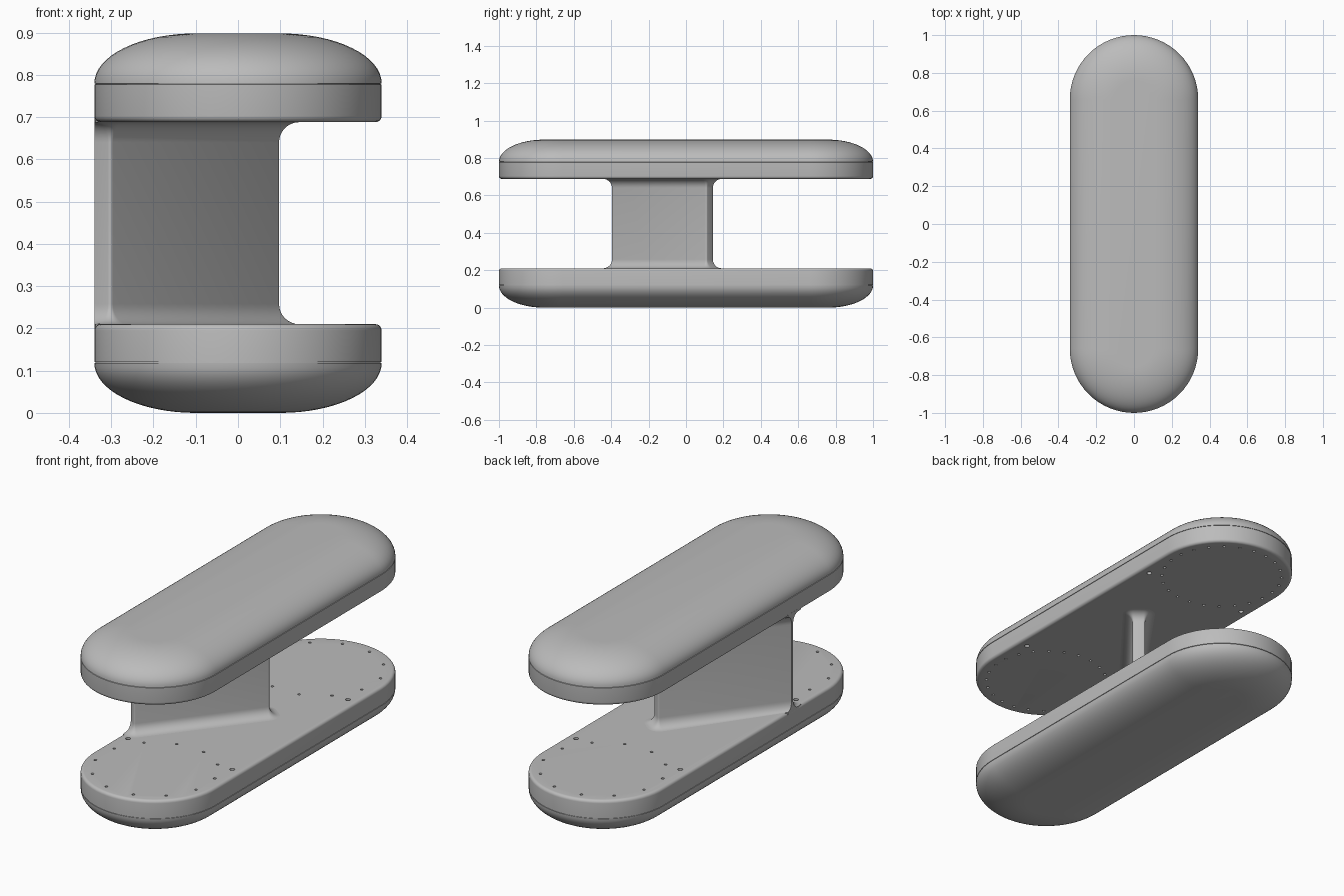
import bpy, bmesh, math
from mathutils import Vector

cube = bpy.data.objects.get("Cube")
if cube:
    bpy.data.objects.remove(cube)

HEIGHT, RADIUS, STRAIGHT = 0.898, 0.34, 0.66
SEAM, DECK = 0.118, 0.21

grey = bpy.data.materials.new("satin_grey")
grey.use_nodes = True
colour = (0.5, 0.5, 0.5, 1)
grey.diffuse_color = colour
grey.node_tree.nodes["Principled BSDF"].inputs["Base Color"].default_value = colour


def finish(name, bm):
    bmesh.ops.recalc_face_normals(bm, faces=bm.faces)
    mesh = bpy.data.meshes.new(name)
    bm.to_mesh(mesh)
    bm.free()
    mesh.materials.append(grey)
    obj = bpy.data.objects.new(name, mesh)
    bpy.context.collection.objects.link(obj)
    return obj


def smooth(obj):
    bpy.ops.object.select_all(action='DESELECT')
    obj.select_set(True)
    bpy.context.view_layer.objects.active = obj
    bpy.ops.object.shade_smooth_by_angle(angle=math.radians(35))


def loft(name, rings):
    """Skin a stack of equal-length closed rings and cap both ends."""
    bm = bmesh.new()
    rows = [[bm.verts.new(p) for p in ring] for ring in rings]
    for a, b in zip(rows, rows[1:]):
        for i in range(len(a)):
            j = (i + 1) % len(a)
            bm.faces.new((a[i], a[j], b[j], b[i]))
    bm.faces.new(rows[0])
    bm.faces.new(rows[-1])
    return finish(name, bm)


def capsule(inset, z, steps=32):
    """Stadium outline, long in y."""
    r, ring = RADIUS - inset, []
    for end in (0, 1):
        for i in range(steps + 1):
            a = math.pi * (end + i / steps)
            y = STRAIGHT if end == 0 else -STRAIGHT
            ring.append((r * math.cos(a), y + r * math.sin(a), z))
    return ring


def arc(steps):
    return [math.pi / 2 * i / steps for i in range(steps + 1)]


def hole_cutter(name, z, count):
    """Ring of small holes at each end and four larger corner holes."""
    spots = [(sx * 0.29, sy * 0.46, 0.012) for sx in (-1, 1) for sy in (-1, 1)]
    for end in (-1, 1):
        for i in range(count):
            a = 2 * math.pi * (i + 0.5) / count
            spots.append((0.29 * math.cos(a), end * STRAIGHT + 0.29 * math.sin(a), 0.007))
    bm = bmesh.new()
    for x, y, r in spots:
        made = bmesh.ops.create_cone(bm, cap_ends=True, segments=12,
                                     radius1=r, radius2=r, depth=0.04)
        bmesh.ops.translate(bm, verts=made["verts"], vec=(x, y, z))
    cutter = finish(name, bm)
    cutter.hide_render = True
    cutter.hide_set(True)
    return cutter


def build_pad(side, flip, holes):
    def place(z):
        return HEIGHT - z if flip else z

    # Domed outer shell
    shell = [(0.24 * (1 - math.sin(a)), SEAM * (1 - math.cos(a))) for a in arc(16)]
    smooth(loft(side + "_shell", [capsule(d, place(z)) for d, z in shell]))

    # Flat plate with a softened inner rim and a fine seam against the shell
    e = 0.015
    plate = [(0.003, SEAM), (0.003, SEAM + 0.002), (0, SEAM + 0.003)]
    plate += [(e * (1 - math.cos(a)), DECK - e + e * math.sin(a)) for a in arc(5)]
    obj = loft(side + "_plate", [capsule(d, place(z)) for d, z in plate])
    cut = obj.modifiers.new("holes", 'BOOLEAN')
    cut.operation = 'DIFFERENCE'
    cut.solver = 'EXACT'
    cut.object = hole_cutter(side + "_hole_cutter", place(DECK), holes)
    bpy.context.view_layer.objects.active = obj
    bpy.ops.object.modifier_apply(modifier=cut.name)
    smooth(obj)


build_pad("lower", False, 12)
build_pad("upper", True, 24)

# Diagonal web, flared into both plates and trimmed flush with their side
ALONG = Vector((0.62, 0.785, 0)).normalized()
ACROSS = Vector((-ALONG.y, ALONG.x, 0))
CENTRE = Vector((-0.124, -0.126, 0))


def web_ring(offset, z, steps=6):
    core, r, ring = 0.008, 0.008 + offset, []
    for k, (su, sv) in enumerate(((1, 1), (-1, 1), (-1, -1), (1, -1))):
        for i in range(steps + 1):
            a = math.pi / 2 * (k + i / steps)
            u = su * (0.324 - core) + r * math.cos(a)
            v = sv * (0.03 - core) + r * math.sin(a)
            p = CENTRE + ALONG * u + ACROSS * v
            ring.append((max(p.x, -RADIUS), p.y, z))
    return ring


FILLET = 0.048
flare = [(FILLET * (1 - math.sin(a)), DECK + FILLET * (1 - math.cos(a))) for a in arc(8)]
web = [(FILLET, DECK - 0.012)] + flare
web += [(d, HEIGHT - z) for d, z in reversed(web)]
smooth(loft("diagonal_web", [web_ring(d, z) for d, z in web]))
